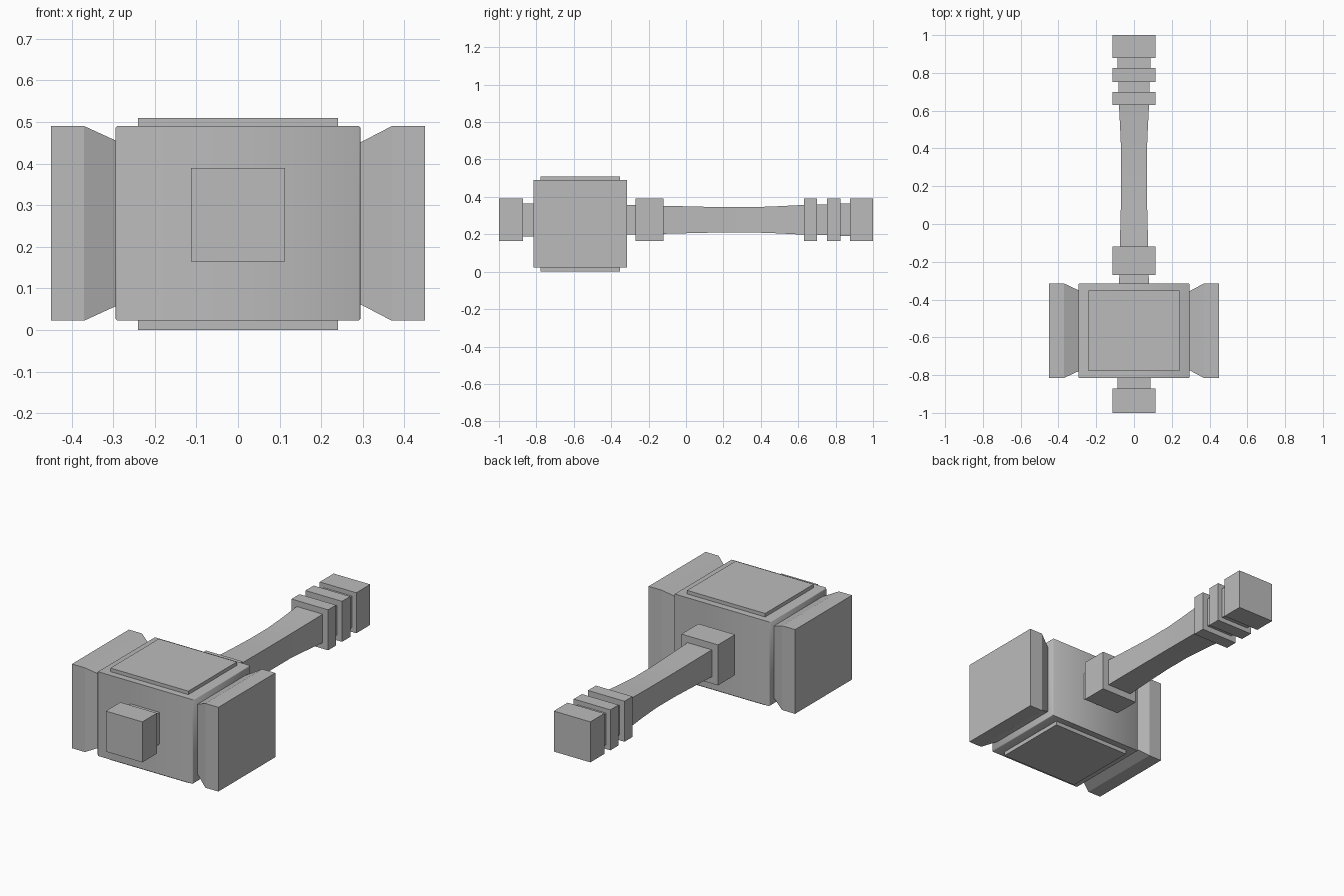
import bpy, bmesh, math

default = bpy.data.objects.get("Cube")
if default:
    bpy.data.objects.remove(default, do_unlink=True)

grey = bpy.data.materials.new("stone grey")
grey.use_nodes = True
grey.diffuse_color = (0.5, 0.5, 0.5, 1)
grey.node_tree.nodes["Principled BSDF"].inputs["Base Color"].default_value = (0.5, 0.5, 0.5, 1)

HEAD_Y, MID_Z = -0.565, 0.2565   # centre of the hammer head
GRIP_Z = 0.2775                  # centre line of the handle
CORNERS = ((-1, -1), (1, -1), (1, 1), (-1, 1))


def loft(name, axis, centre, sections, smooth=0):
    """Join rectangular sections (position, half width, half height) along x or y."""
    bm = bmesh.new()
    rings = []
    for pos, hw, hh in sections:
        ring = []
        for a, b in CORNERS:
            across, z = centre[0] + a * hw, centre[1] + b * hh
            ring.append(bm.verts.new((pos, across, z) if axis == "x" else (across, pos, z)))
        rings.append(ring)
    for r, s in zip(rings, rings[1:]):
        for i in range(4):
            j = (i + 1) % 4
            bm.faces.new((r[i], r[j], s[j], s[i]))
    bm.faces.new(rings[0])
    bm.faces.new(rings[-1])
    bmesh.ops.recalc_face_normals(bm, faces=bm.faces)
    mesh = bpy.data.meshes.new(name)
    bm.to_mesh(mesh)
    bm.free()
    mesh.materials.append(grey)
    obj = bpy.data.objects.new(name, mesh)
    bpy.context.collection.objects.link(obj)
    if smooth:
        bpy.ops.object.select_all(action="DESELECT")
        obj.select_set(True)
        bpy.context.view_layer.objects.active = obj
        bpy.ops.object.shade_smooth_by_angle(angle=math.radians(smooth))
    return obj


def grip_block(name, y0, y1, half):
    return loft(name, "y", (0, GRIP_Z), [(y0, half, half), (y1, half, half)])


# Head: central block with softened ends
head = (HEAD_Y, MID_Z)
loft("head_block", "x", head, [(-0.295, 0.245, 0.229), (-0.29, 0.25, 0.234),
                               (0.29, 0.25, 0.234), (0.295, 0.245, 0.229)], smooth=50)

# Striking faces with a chamfer towards the block
for side, label in ((1, "left"), (-1, "right")):
    inner = 0.295 if side > 0 else 0.285
    loft(label + "_striking_face", "x", head, [(side * inner, 0.21, 0.195),
                                               (side * 0.37, 0.25, 0.234),
                                               (side * 0.45, 0.25, 0.234)])

# Raised plates on top and bottom of the head
for label, z in (("top_plate", 0.495), ("bottom_plate", 0.015)):
    loft(label, "x", (HEAD_Y, z), [(-0.24, 0.213, 0.015), (0.24, 0.213, 0.015)])

# Front pommel and its neck
grip_block("front_pommel", -1.0, -0.872, 0.1125)
grip_block("front_neck", -0.88, -0.8, 0.088)

# Waisted handle running out of the back of the head
waist = [(-0.33, 0.079), (-0.12, 0.075), (0.08, 0.07), (0.2, 0.0675),
         (0.36, 0.0675), (0.48, 0.072), (0.64, 0.08)]
loft("handle", "y", (0, GRIP_Z), [(y, h, h) for y, h in waist], smooth=30)

# Collar, grip rings, their spacers and the end pommel
grip_block("collar", -0.27, -0.12, 0.1125)
grip_block("inner_ring", 0.63, 0.7, 0.1125)
grip_block("inner_spacer", 0.69, 0.76, 0.082)
grip_block("outer_ring", 0.753, 0.825, 0.1125)
grip_block("outer_spacer", 0.82, 0.89, 0.087)
grip_block("end_pommel", 0.878, 1.0, 0.1125)
